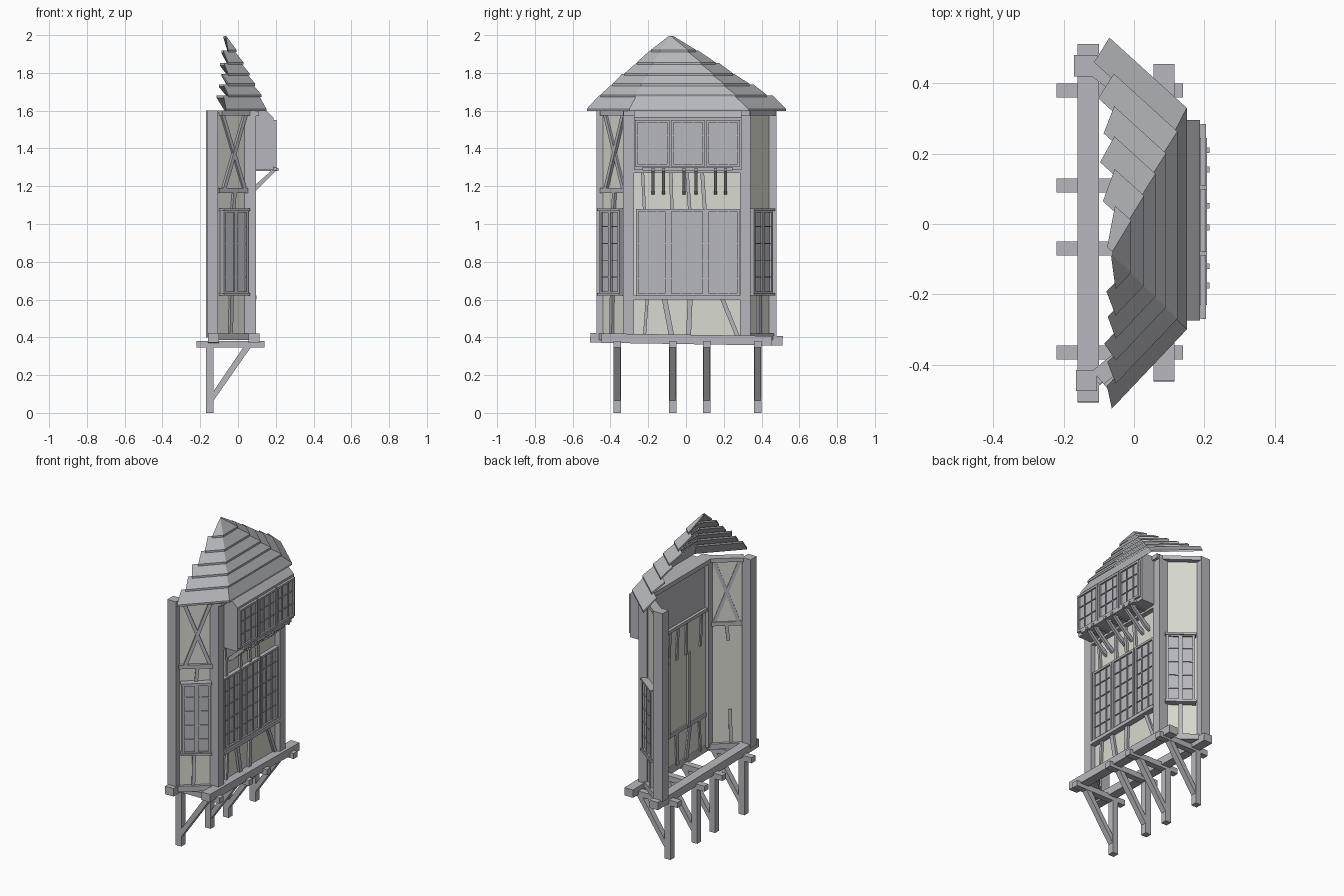
import bpy, bmesh
from mathutils import Vector as V

if "Cube" in bpy.data.objects:
    bpy.data.objects.remove(bpy.data.objects["Cube"])

def material(name, col):
    m = bpy.data.materials.new(name)
    m.diffuse_color = (*col, 1)
    m.use_nodes = True
    m.node_tree.nodes["Principled BSDF"].inputs["Base Color"].default_value = m.diffuse_color
    return m

WOOD = material("grey_wood", (0.47, 0.47, 0.51))
PLASTER = material("cream_plaster", (0.69, 0.70, 0.62))
PANE = material("window_grey", (0.47, 0.48, 0.52))
ROOF = material("roof_board", (0.47, 0.48, 0.51))

def make(name, solids, mat):
    """One object from a list of prisms, each a pair of matching end loops."""
    bm = bmesh.new()
    for a, b in solids:
        va, vb = [bm.verts.new(p) for p in a], [bm.verts.new(p) for p in b]
        n = len(va)
        bm.faces.new(va)
        bm.faces.new(vb[::-1])
        for i in range(n):
            j = (i + 1) % n
            bm.faces.new((va[j], va[i], vb[i], vb[j]))
    bmesh.ops.recalc_face_normals(bm, faces=bm.faces)
    me = bpy.data.meshes.new(name)
    bm.to_mesh(me)
    bm.free()
    me.materials.append(mat)
    ob = bpy.data.objects.new(name, me)
    bpy.context.collection.objects.link(ob)
    return ob

def box(x0, x1, y0, y1, z0, z1):
    q = [(x0, y0), (x1, y0), (x1, y1), (x0, y1)]
    return [(*p, z0) for p in q], [(*p, z1) for p in q]

def beam(p, q, w, h):
    """Square-cut beam between two points, w sideways and h upward."""
    p, q = V(p), V(q)
    d = (q - p).normalized()
    side = d.cross(V((0, 0, 1))).normalized() * w / 2
    up = side.cross(d).normalized() * h / 2
    c = [side + up, up - side, -side - up, side - up]
    return [p + k for k in c], [q + k for k in c]

def slab(profile, y0, y1):
    return [(x, y0, z) for x, z in profile], [(x, y1, z) for x, z in profile]

class Wall:
    """Local frame on a wall: s along it, z up, d outward."""
    def __init__(self, a, b, n):
        self.a, self.u = V((*a, 0)), V((b[0] - a[0], b[1] - a[1], 0))
        self.len = self.u.length
        self.u.normalize()
        self.n = V((self.u.y, -self.u.x, 0)) * n

    def at(self, s, z, d):
        return self.a + self.u * s + self.n * d + V((0, 0, z))

    def rect(self, s0, s1, z0, z1, d0, d1):
        q = [(s0, z0), (s1, z0), (s1, z1), (s0, z1)]
        return [self.at(*p, d0) for p in q], [self.at(*p, d1) for p in q]

    def strut(self, s0, z0, s1, z1, w, d0=-0.015, d1=0.015):
        k = w / 2
        q = [(s0 - k, z0), (s0 + k, z0), (s1 + k, z1), (s1 - k, z1)]
        return [self.at(*p, d0) for p in q], [self.at(*p, d1) for p in q]

    def window(self, name, s0, s1, z0, z1, cols, rows, d, f=0.013, t=0.005):
        make(name + "_pane", [self.rect(s0, s1, z0, z1, 0.002, d)], PANE)
        e = d + 0.011
        bars = [self.rect(s0, s0 + f, z0, z1, 0.002, e), self.rect(s1 - f, s1, z0, z1, 0.002, e),
                self.rect(s0, s1, z0, z0 + f, 0.002, e), self.rect(s0, s1, z1 - f, z1, 0.002, e)]
        for i in range(1, cols):
            s = s0 + (s1 - s0) * i / cols
            bars.append(self.rect(s - t / 2, s + t / 2, z0, z1, d - 0.002, d + 0.006))
        for i in range(1, rows):
            z = z0 + (z1 - z0) * i / rows
            bars.append(self.rect(s0, s1, z - t / 2, z + t / 2, d - 0.002, d + 0.006))
        make(name + "_frame", bars, WOOD)

front = Wall((0.062, 0), (0.062, 1), 1)
left = Wall((-0.125, -0.455), (0.065, -0.30), 1)
right = Wall((-0.125, 0.455), (0.065, 0.31), -1)
L = left.len

# support brackets
for i, y in enumerate((-0.365, -0.07, 0.11, 0.38)):
    h = 0.02
    make(f"bracket_{i + 1}", [
        box(-0.17, -0.13, y - h, y + h, 0, 0.36),
        box(-0.22, 0.14, y - h, y + h, 0.345, 0.38),
        slab([(-0.14, 0.05), (-0.14, 0.10), (0.03, 0.35), (0.07, 0.35)], y - h * 0.9, y + h * 0.9)], WOOD)

# slightly tilted floor beams and the angled side sills
make("floor_beams", [
    beam((-0.13, -0.507, 0.398), (-0.13, 0.512, 0.382), 0.06, 0.05),
    beam((0.085, -0.447, 0.396), (0.085, 0.455, 0.382), 0.06, 0.05)], WOOD)
for n, w in (("left", left), ("right", right)):
    make(n + "_sill", [w.rect(0, L, 0.385, 0.42, -0.025, 0.02)], WOOD)

# corner posts
make("back_posts", [box(-0.165, -0.105, -0.475, -0.415, 0.4, 1.6),
                    box(-0.17, -0.105, 0.42, 0.48, 0.4, 1.6)], WOOD)
make("front_posts", [box(0.035, 0.095, -0.333, -0.275, 0.4, 1.6),
                     box(0.035, 0.095, 0.285, 0.342, 0.4, 1.6)], WOOD)

# plaster walls
make("front_plaster", [front.rect(-0.29, 0.30, 0.4, 1.29, -0.006, 0)], PLASTER)
make("left_plaster", [left.rect(0.01, L - 0.01, 0.4, 1.59, -0.006, 0)], PLASTER)
make("right_plaster", [right.rect(0.01, L - 0.01, 0.4, 1.59, -0.006, 0)], PLASTER)

# top plates under the roof
make("top_plates", [front.rect(-0.33, 0.34, 1.572, 1.6, -0.03, 0.05),
                    left.rect(0.03, L, 1.575, 1.6, -0.025, 0.025),
                    right.rect(0.0, L, 1.575, 1.6, -0.025, 0.03)], WOOD)

# timber framing on the front
make("front_studs", [
    front.strut(-0.22, 0.40, -0.205, 0.61, 0.016), front.strut(-0.075, 0.40, -0.115, 0.61, 0.028),
    front.strut(0.013, 0.40, 0.022, 0.61, 0.026), front.strut(0.275, 0.40, 0.19, 0.61, 0.024),
    front.strut(-0.22, 1.07, -0.23, 1.28, 0.016), front.strut(-0.075, 1.07, -0.08, 1.28, 0.018),
    front.strut(0.02, 1.07, 0.005, 1.28, 0.018), front.strut(0.10, 1.07, 0.085, 1.28, 0.02),
    front.rect(-0.105, -0.083, 0.6, 1.08, -0.02, 0.02),
    front.rect(0.098, 0.118, 0.6, 1.08, -0.02, 0.02),
    front.rect(-0.28, 0.29, 1.27, 1.29, -0.02, 0.03)], WOOD)
make("front_window_sill", [front.rect(-0.275, 0.29, 0.60, 0.622, -0.015, 0.037)], WOOD)

# timber framing on the sides
make("left_studs", [
    left.strut(0.05, 1.58, 0.20, 1.19, 0.022, -0.012, 0.012),
    left.strut(0.205, 1.58, 0.06, 1.19, 0.022, -0.012, 0.016),
    left.rect(0.02, L - 0.02, 1.165, 1.19, -0.015, 0.018),
    left.strut(0.105, 0.41, 0.11, 0.63, 0.02), left.strut(0.12, 1.07, 0.13, 1.17, 0.02)], WOOD)
make("right_studs", [right.strut(0.12, 0.41, 0.12, 0.63, 0.024)], WOOD)

# main windows
for i, (a, b) in enumerate(((-0.265, -0.098), (-0.09, 0.10), (0.11, 0.283))):
    front.window(f"front_window_{i + 1}", a, b, 0.62, 1.08, 3, 5, 0.016)
for n, w in (("left", left), ("right", right)):
    for k, (a, b) in enumerate(((0.038, 0.123), (0.119, 0.204))):
        w.window(f"{n}_window_{k + 1}", a, b, 0.63, 1.075, 1, 5, 0.024)
    make(n + "_window_trim", [w.rect(0.03, 0.21, 0.622, 0.635, 0, 0.042),
                              w.rect(0.03, 0.21, 1.07, 1.082, 0, 0.042)], WOOD)

# upper bay with its own windows
make("upper_bay", [slab([(0.06, 1.285), (0.188, 1.285), (0.188, 1.563), (0.15, 1.6), (0.06, 1.6)],
                        -0.275, 0.295)], WOOD)
bay = Wall((0.187, 0), (0.187, 1), 1)
for i, (a, b) in enumerate(((-0.27, -0.088), (-0.08, 0.10), (0.108, 0.285))):
    bay.window(f"bay_window_{i + 1}", a, b, 1.305, 1.55, 3, 3, 0.006)
make("bay_trim", [box(0.18, 0.207, -0.23, 0.245, 1.283, 1.303)], WOOD)

# bay struts with small beam ends
struts = []
for y in (-0.175, -0.12, -0.01, 0.052, 0.155, 0.21):
    struts += [slab([(0.06, 1.155), (0.095, 1.175), (0.205, 1.285), (0.18, 1.285), (0.06, 1.18)], y - 0.008, y + 0.008),
               box(0.06, 0.215, y - 0.008, y + 0.008, 1.28, 1.297)]
make("bay_struts", struts, WOOD)

# overlapping roof boards in rising tiers, ragged at the open back
EAVE = [V((-0.063, -0.525, 1.61)), V((0.15, -0.30, 1.61)), V((0.15, 0.33, 1.61)), V((-0.07, 0.53, 1.61))]
PEAK = V((-0.065, -0.085, 2.0))
LEVELS = [0, 0.18, 0.33, 0.47, 0.62, 0.79, 0.985]
RAGGED = [0.02, 0.018, 0.03, 0.015, 0.02, 0.0], [0.06, 0.045, 0.025, 0.04, 0.03, 0.015]
THICK = V((0, 0, 0.012))
boards = []
for i in range(6):
    low = [e.lerp(PEAK, LEVELS[i]) for e in EAVE]
    top = [e.lerp(PEAK, LEVELS[i + 1]) for e in EAVE]
    if i:  # lower lip stands proud of the tier below
        low = [p + V((0.012, 0.008 * (1 if k > 1 else -1), 0.004)) for k, p in enumerate(low)]
    top[0] += (EAVE[0] - EAVE[1]).normalized() * RAGGED[0][i]
    top[3] += (EAVE[3] - EAVE[2]).normalized() * RAGGED[1][i]
    for k in range(3):
        q = [low[k], low[k + 1], top[k + 1], top[k]]
        boards.append((q, [p - THICK for p in q]))
make("roof_boards", boards, ROOF)
